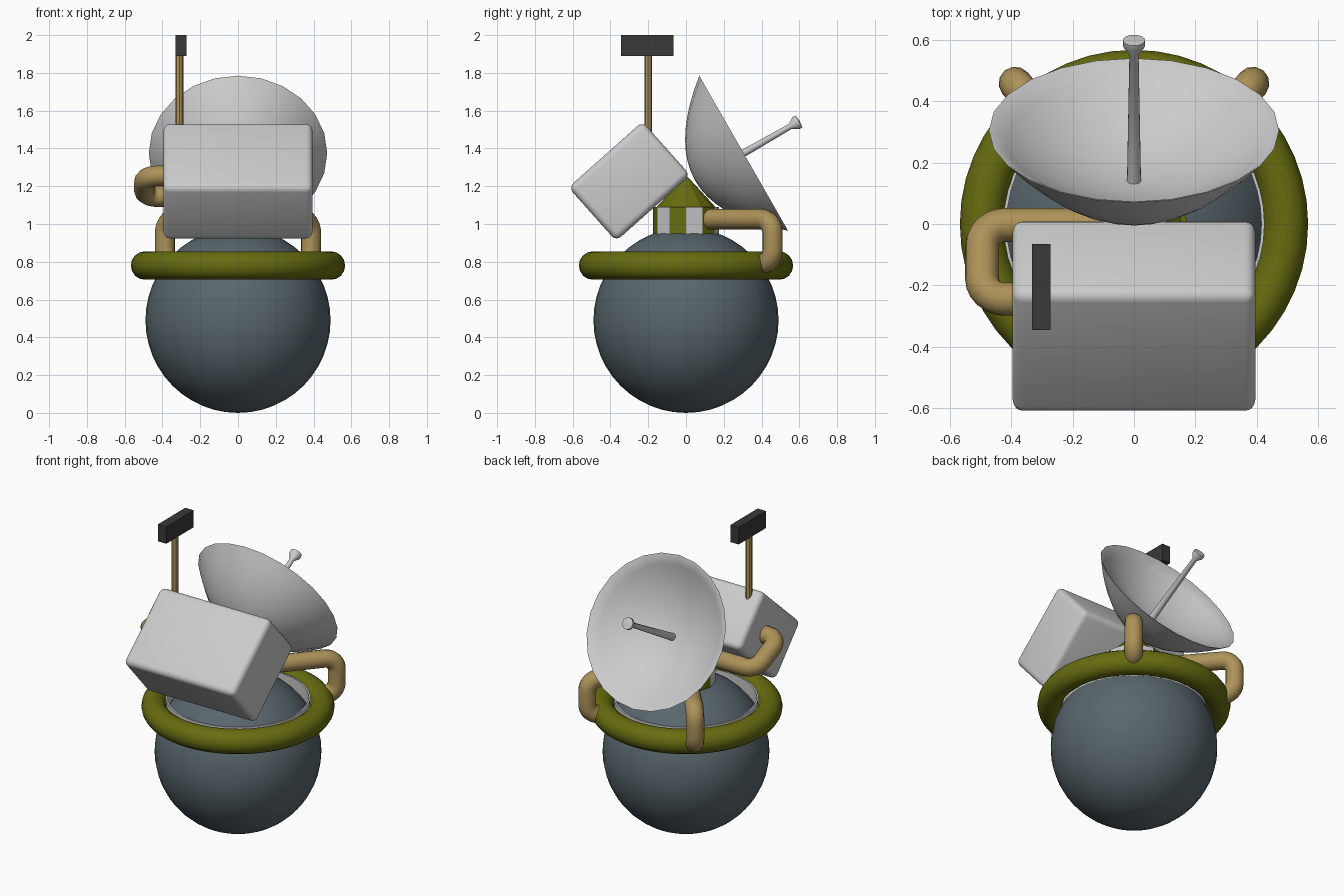
import bpy, bmesh, math
from mathutils import Vector, Matrix

if "Cube" in bpy.data.objects:
    bpy.data.objects.remove(bpy.data.objects["Cube"])


def material(name, r, g, b):
    m = bpy.data.materials.new(name)
    m.diffuse_color = (r, g, b, 1)
    m.use_nodes = True
    m.node_tree.nodes["Principled BSDF"].inputs["Base Color"].default_value = m.diffuse_color
    return m


SLATE = material("slate", 0.10, 0.135, 0.155)
OLIVE = material("olive", 0.135, 0.15, 0.005)
TAN = material("tan", 0.42, 0.29, 0.10)
DARK = material("dark", 0.04, 0.04, 0.04)
GREY = material("light_grey", 0.8, 0.8, 0.8)


def finish(bm, name, mat=None, matrix=None, smooth=40):
    bmesh.ops.recalc_face_normals(bm, faces=bm.faces)
    me = bpy.data.meshes.new(name)
    bm.to_mesh(me)
    bm.free()
    ob = bpy.data.objects.new(name, me)
    bpy.context.collection.objects.link(ob)
    if mat:
        me.materials.append(mat)
    if matrix:
        ob.matrix_world = matrix
    if smooth:
        bpy.ops.object.select_all(action='DESELECT')
        ob.select_set(True)
        bpy.context.view_layer.objects.active = ob
        bpy.ops.object.shade_smooth_by_angle(angle=math.radians(smooth))
    return ob


def lathe(name, profile, steps, mat=None, matrix=None, closed=False, smooth=40):
    # spin (radius, height) points around local z
    bm = bmesh.new()
    vs = [bm.verts.new((r, 0, z)) for r, z in profile]
    pairs = list(zip(vs, vs[1:])) + ([(vs[-1], vs[0])] if closed else [])
    edges = [bm.edges.new(p) for p in pairs]
    bmesh.ops.spin(bm, geom=vs + edges, cent=(0, 0, 0), axis=(0, 0, 1),
                   angle=2 * math.pi, steps=steps, use_merge=True)
    bmesh.ops.remove_doubles(bm, verts=bm.verts, dist=1e-5)
    return finish(bm, name, mat, matrix, smooth)


def box(name, size, matrix, mat=None, bevel=0):
    bm = bmesh.new()
    bmesh.ops.create_cube(bm, size=1)
    bmesh.ops.scale(bm, vec=size, verts=bm.verts)
    if bevel:
        bmesh.ops.bevel(bm, geom=bm.edges[:], offset=bevel, segments=4,
                        profile=0.5, affect='EDGES')
    return finish(bm, name, mat, matrix, 35 if bevel else 0)


def pipe(name, pts, radius, bend):
    # tube along a polyline with rounded corners
    pts = [Vector(p) for p in pts]
    path = [pts[0]]
    for a, b, c in zip(pts, pts[1:], pts[2:]):
        p, q = b + (a - b).normalized() * bend, b + (c - b).normalized() * bend
        for i in range(7):
            t = i / 6
            # pull the quadratic bend towards a circular arc
            w = 2 * t * (1 - t) * 0.72
            u, v = (1 - t) ** 2, t ** 2
            path.append((p * u + b * w + q * v) / (u + v + w))
    path.append(pts[-1])
    cu = bpy.data.curves.new(name, 'CURVE')
    cu.dimensions = '3D'
    cu.bevel_depth = radius
    cu.bevel_resolution = 4
    cu.use_fill_caps = True
    sp = cu.splines.new('POLY')
    sp.points.add(len(path) - 1)
    for s, p in zip(sp.points, path):
        s.co = (*p, 1)
    sp.use_smooth = True
    cu.materials.append(TAN)
    ob = bpy.data.objects.new(name, cu)
    bpy.context.collection.objects.link(ob)


# ball body
bm = bmesh.new()
bmesh.ops.create_uvsphere(bm, u_segments=40, v_segments=24, radius=0.49)
finish(bm, "ball_body", SLATE, Matrix.Translation((0, 0, 0.49)))

# collar ring with a pale inner band
circle = [(0.494 + 0.073 * math.cos(a), 0.78 + 0.075 * math.sin(a))
          for a in (i * math.tau / 16 for i in range(16))]
lathe("collar_ring", circle, 48, OLIVE, closed=True, smooth=60)
lathe("collar_inner_band", [(0.415, 0.72), (0.425, 0.72), (0.425, 0.84), (0.415, 0.84)],
      48, closed=True)

# twelve-sided striped neck and its cone cap
neck = lathe("striped_neck", [(0, 0.93), (0.175, 0.93), (0.175, 1.09), (0, 1.09)],
             12, OLIVE, smooth=0)
neck.data.materials.append(GREY)
for f in neck.data.polygons:
    if abs(f.normal.z) < 0.5:
        k = int((math.atan2(f.center.y, f.center.x) % math.tau) / (math.pi / 6))
        f.material_index = 1 - k % 2
lathe("neck_cone", [(0, 1.08), (0.165, 1.08), (0, 1.26)], 12, OLIVE, smooth=0)

# two rear support pipes from neck to collar
for side, label in ((1, "right"), (-1, "left")):
    dx, dy = side * 0.645, 0.764
    pipe("support_pipe_" + label,
         [(dx * r, dy * r, z) for r, z in
          ((0.08, 1.025), (0.6, 1.025), (0.6, 0.79), (0.5, 0.79))], 0.054, 0.075)

# side pipe from neck to head box
pipe("side_pipe", [(0, -0.003, 1.145), (-0.495, -0.003, 1.145),
                   (-0.495, -0.245, 1.255), (-0.33, -0.245, 1.255)], 0.055, 0.075)

# tilted head box
box("head_box", (0.79, 0.525, 0.38),
    Matrix.Translation((0, -0.30, 1.226)) @ Matrix.Rotation(math.radians(41.7), 4, 'X'),
    bevel=0.035)

# antenna mast and head
lathe("antenna_mast", [(0, 1.4), (0.021, 1.4), (0.021, 1.9), (0, 1.9)], 8, TAN,
      Matrix.Translation((-0.31, -0.2, 0)), smooth=0)
box("antenna_head", (0.06, 0.28, 0.11), Matrix.Translation((-0.302, -0.205, 1.945)), DARK)

# dish: deep outer bowl, shallower inner bowl, tilted back and up
tilt = Matrix.Translation((0, 0.305, 1.375)) @ Matrix.Rotation(math.radians(-60.2), 4, 'X')
R, N = 0.4725, 9
outer = [(R * i / N, -0.295 * (1 - (i / N) ** 2)) for i in range(N + 1)]
inner = [((R - 0.006) * i / N, -0.19 * (1 - (i / N) ** 2)) for i in range(N, -1, -1)]
lathe("dish", outer + inner, 24, None, tilt)

# feed rod with flared tip
lathe("feed_rod", [(0, -0.2), (0.023, -0.2), (0.015, 0.285), (0.036, 0.318),
                   (0.036, 0.338), (0, 0.342)], 16, None, tilt)
